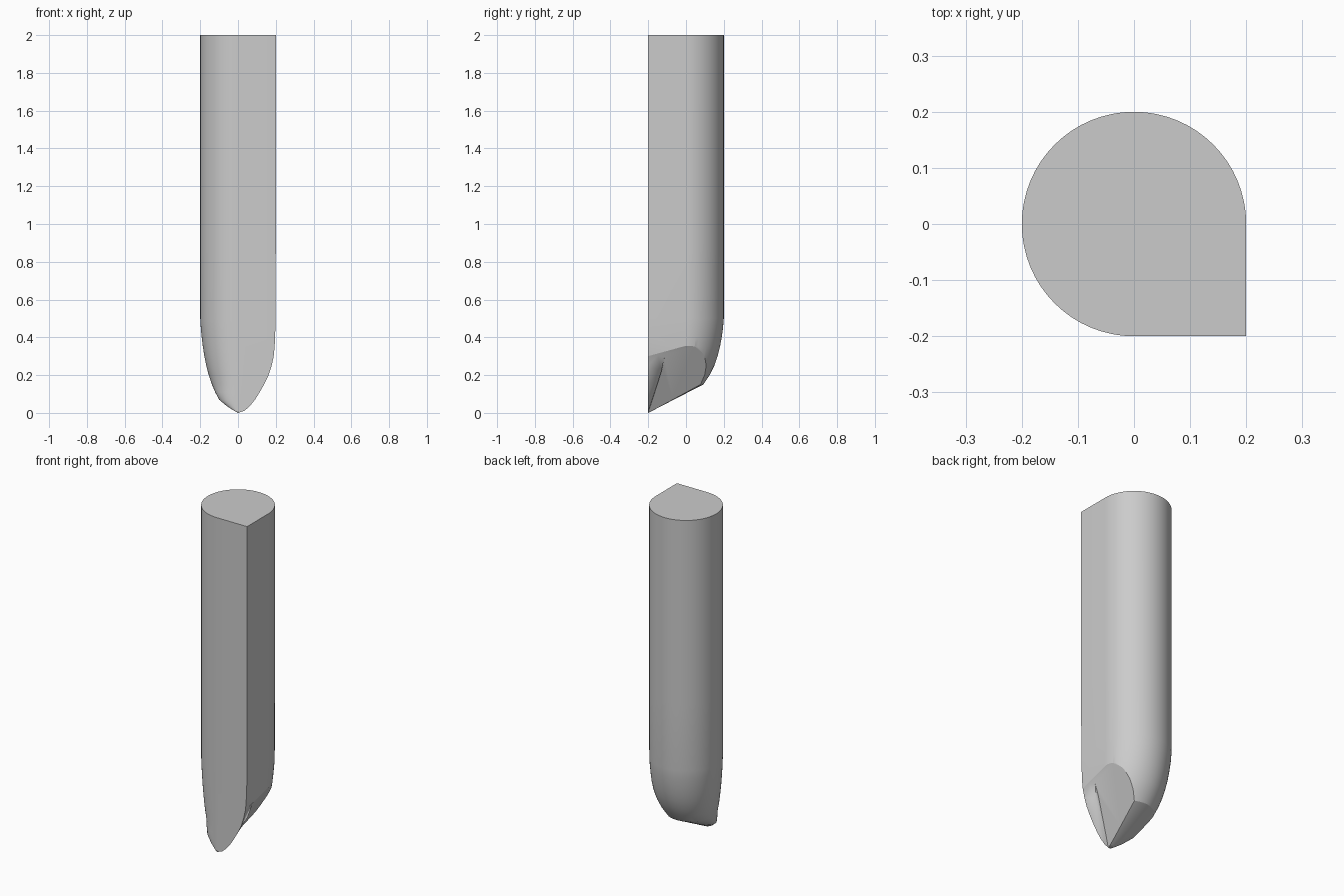
import bpy, bmesh, math
from mathutils import Vector

if "Cube" in bpy.data.objects:
    bpy.data.objects.remove(bpy.data.objects["Cube"])

N = 16  # segments per quarter round


def new_object(name, bm):
    bmesh.ops.recalc_face_normals(bm, faces=bm.faces)
    mesh = bpy.data.meshes.new(name)
    bm.to_mesh(mesh)
    bm.free()
    ob = bpy.data.objects.new(name, mesh)
    bpy.context.collection.objects.link(ob)
    return ob


def section(z, left, right, back):
    """Three rounded quarters and one square corner at the front right."""
    depth = (back + 0.2) / 2
    mid = back - depth
    pts = [(right, -0.2, z)]
    for i in range(3 * N + 1):
        a = i * math.pi / 2 / N
        w = right if i <= N else left
        pts.append((w * math.cos(a), mid + depth * math.sin(a), z))
    return pts


# Column with a tapering lower end: height, left width, right width, back depth
profile = [(2, .2, .2, .2), (.9, .2, .2, .2), (.5, .2, .199, .2),
           (.45, .197, .198, .196), (.4, .192, .196, .189), (.35, .186, .194, .18),
           (.3, .178, .189, .167), (.25, .168, .178, .15), (.2, .155, .162, .125),
           (.15, .138, .138, .092), (.11, .121, .115, .013), (.07, .1, .09, -.065),
           (.035, .058, .062, -.132), (.012, .022, .035, -.177)]
bm = bmesh.new()
rings = [[bm.verts.new(p) for p in section(*row)] for row in profile]
for a, b in zip(rings, rings[1:]):
    for i in range(len(a)):
        j = (i + 1) % len(a)
        bm.faces.new((a[i], a[j], b[j], b[i]))
bm.faces.new(rings[0])
tip = bm.verts.new((0, -.2, 0))
last = rings[-1]
for i in range(len(last)):
    j = (i + 1) % len(last)
    if i < len(last) - 1:
        bm.faces.new((last[i], last[j], tip))
    else:
        bm.faces.new((last[i], last[0], tip))
bmesh.ops.recalc_face_normals(bm, faces=bm.faces)

# Slanted flat cut on the lower right
base = Vector((.01, -.2, 0))
normal = (Vector((.06, .09, .15)) - base).cross(Vector((.2, -.02, .36)) - base)
bmesh.ops.bisect_plane(bm, geom=bm.verts[:] + bm.edges[:] + bm.faces[:],
                       plane_co=base, plane_no=normal, clear_outer=True)
bmesh.ops.holes_fill(bm, edges=[e for e in bm.edges if e.is_boundary], sides=0)
column = new_object("column", bm)

# Faceted lip left standing along the front edge of the cut
bm = bmesh.new()
for p in [(.005, -.2, .001), (.035, -.2, .012), (.062, -.2, .035), (.09, -.2, .07),
          (.115, -.2, .11), (.138, -.2, .15), (.162, -.2, .2), (.178, -.2, .25),
          (.189, -.2, .3), (.194, -.2, .35), (.154, -.13, .22), (.192, -.1, .36),
          (.05, -.2, .35), (.1, -.1, .35)]:
    bm.verts.new(p)
bmesh.ops.convex_hull(bm, input=bm.verts)
lip = new_object("front_lip", bm)

# Merge into one solid
mod = column.modifiers.new("join_lip", 'BOOLEAN')
mod.operation = 'UNION'
mod.solver = 'EXACT'
mod.object = lip
bpy.context.view_layer.objects.active = column
column.select_set(True)
bpy.ops.object.modifier_apply(modifier=mod.name)
bpy.data.objects.remove(lip)
bpy.ops.object.shade_smooth_by_angle(angle=math.radians(25))
